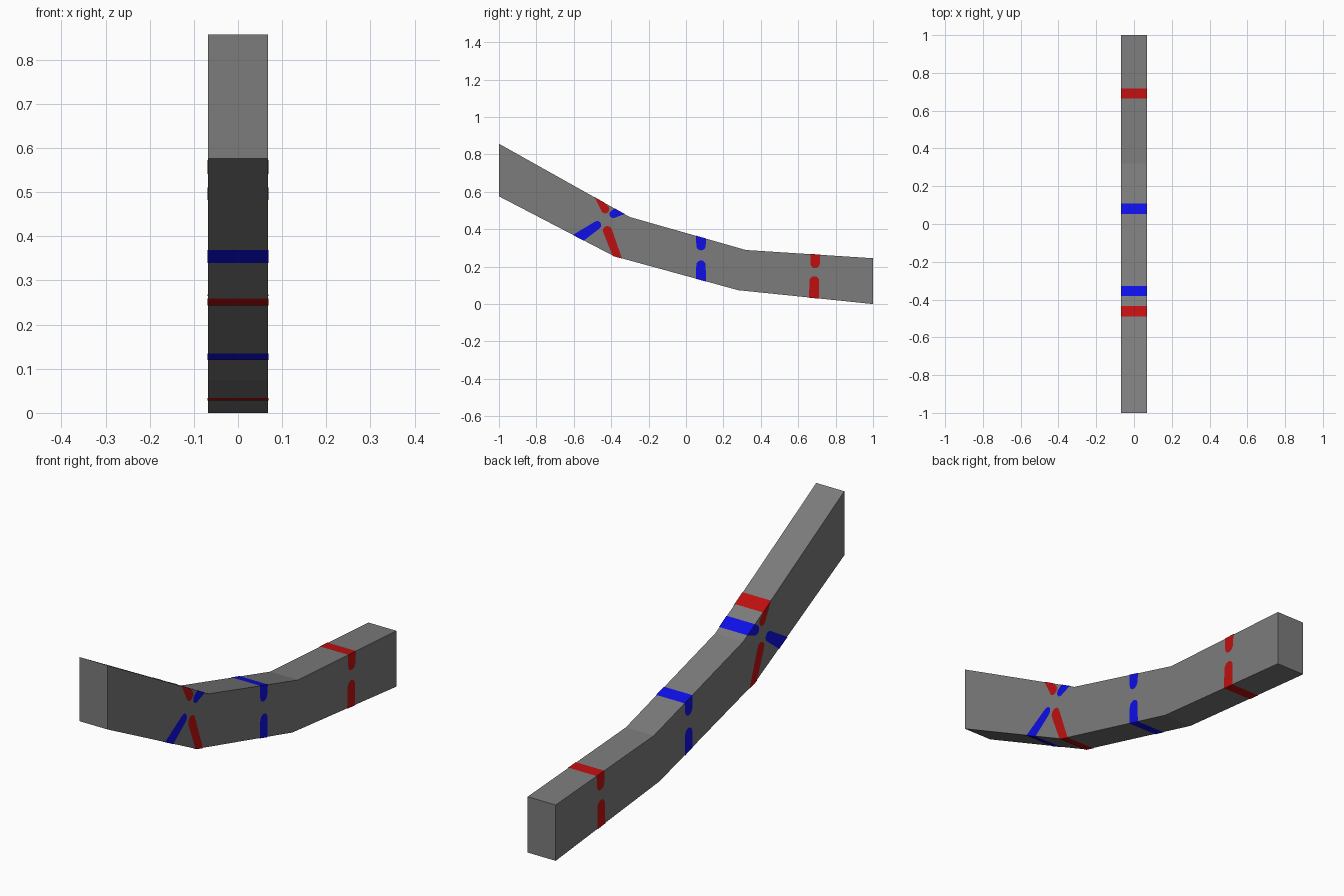
import bpy, bmesh, math
from mathutils import Vector

if "Cube" in bpy.data.objects:
    bpy.data.objects.remove(bpy.data.objects["Cube"])

HALF = 0.068      # half width of the beam
LIFT = 0.0012     # paint thickness above the beam
TOP = [(-1, 0.857), (-0.30, 0.465), (0.32, 0.289), (1, 0.245)]
BOTTOM = [(-1, 0.576), (-0.385, 0.256), (0.28, 0.074), (1, 0.0)]


def material(name, color):
    m = bpy.data.materials.new(name)
    m.diffuse_color = (*color, 1)
    m.use_nodes = True
    m.node_tree.nodes["Principled BSDF"].inputs["Base Color"].default_value = m.diffuse_color
    return m


GREY = material("grey", (0.2, 0.2, 0.2))
RED = material("red", (0.52, 0.005, 0.005))
BLUE = material("blue", (0.005, 0.005, 0.9))


def add_object(name, bm, mat):
    me = bpy.data.meshes.new(name)
    bm.to_mesh(me)
    bm.free()
    me.materials.append(mat)
    bpy.context.collection.objects.link(bpy.data.objects.new(name, me))


def height(line, y):
    for (y0, z0), (y1, z1) in zip(line, line[1:]):
        if y <= y1:
            return z0 + (z1 - z0) * (y - y0) / (y1 - y0)


def beam():
    bm = bmesh.new()
    rows = [[bm.verts.new((x, y, z)) for x in (-HALF, HALF) for y, z in line]
            for line in (BOTTOM, TOP)]
    b, t = rows
    n = len(TOP)
    for i in range(n - 1):
        for low, high in ((b, t),):
            bm.faces.new((low[i], low[i + 1], high[i + 1], high[i]))
            bm.faces.new((low[n + i], low[n + i + 1], high[n + i + 1], high[n + i]))
        for r in rows:
            bm.faces.new((r[i], r[i + 1], r[n + i + 1], r[n + i]))
    for i in (0, n - 1):
        bm.faces.new((b[i], t[i], t[n + i], b[n + i]))
    bmesh.ops.recalc_face_normals(bm, faces=bm.faces)
    add_object("bent_beam", bm, GREY)


def band(name, mat, line, ys, end, r):
    """Painted band: crosses one edge face, runs down both sides to a round end."""
    lift = LIFT if line is TOP else -LIFT
    outer = [Vector((y, height(line, y) + lift)) for y in ys]
    c = Vector(end)
    d = (c - (outer[0] + outer[-1]) / 2).normalized()
    n = Vector((-d.y, d.x))
    if n.dot(outer[-1] - outer[0]) < 0:
        n = -n
    arc = [c + r * (n * math.cos(a) + d * math.sin(a))
           for a in (math.pi * k / 8 for k in range(9))]
    bm = bmesh.new()
    sides = [[bm.verts.new((x, p.x, p.y)) for p in outer + arc]
             for x in (-HALF - LIFT, HALF + LIFT)]
    facing = [(bm.faces.new(s), Vector((sign, 0, 0))) for s, sign in zip(sides, (-1, 1))]
    for i in range(len(outer) - 1):
        f = bm.faces.new((sides[0][i], sides[0][i + 1], sides[1][i + 1], sides[1][i]))
        facing.append((f, Vector((0, 0, lift))))
    bm.normal_update()
    for f, way in facing:
        if f.normal.dot(way) < 0:
            f.normal_flip()
    add_object(name, bm, mat)


beam()

# single bands near the low end and the middle
band("end_band_upper", RED, TOP, (0.665, 0.718), (0.69, 0.217), 0.025)
band("end_band_lower", RED, BOTTOM, (0.658, 0.711), (0.686, 0.123), 0.026)
band("middle_band_upper", BLUE, TOP, (0.054, 0.108), (0.08, 0.312), 0.025)
band("middle_band_lower", BLUE, BOTTOM, (0.053, 0.107), (0.08, 0.208), 0.025)

# crossing bands near the upper bend
band("cross_red_upper", RED, TOP, (-0.49, -0.435), (-0.432, 0.507), 0.022)
band("cross_red_lower", RED, BOTTOM, (-0.393, -0.385, -0.342), (-0.42, 0.393), 0.024)
band("cross_blue_upper", BLUE, TOP, (-0.38, -0.328), (-0.388, 0.481), 0.021)
band("cross_blue_lower", BLUE, BOTTOM, (-0.605, -0.547), (-0.475, 0.422), 0.022)
